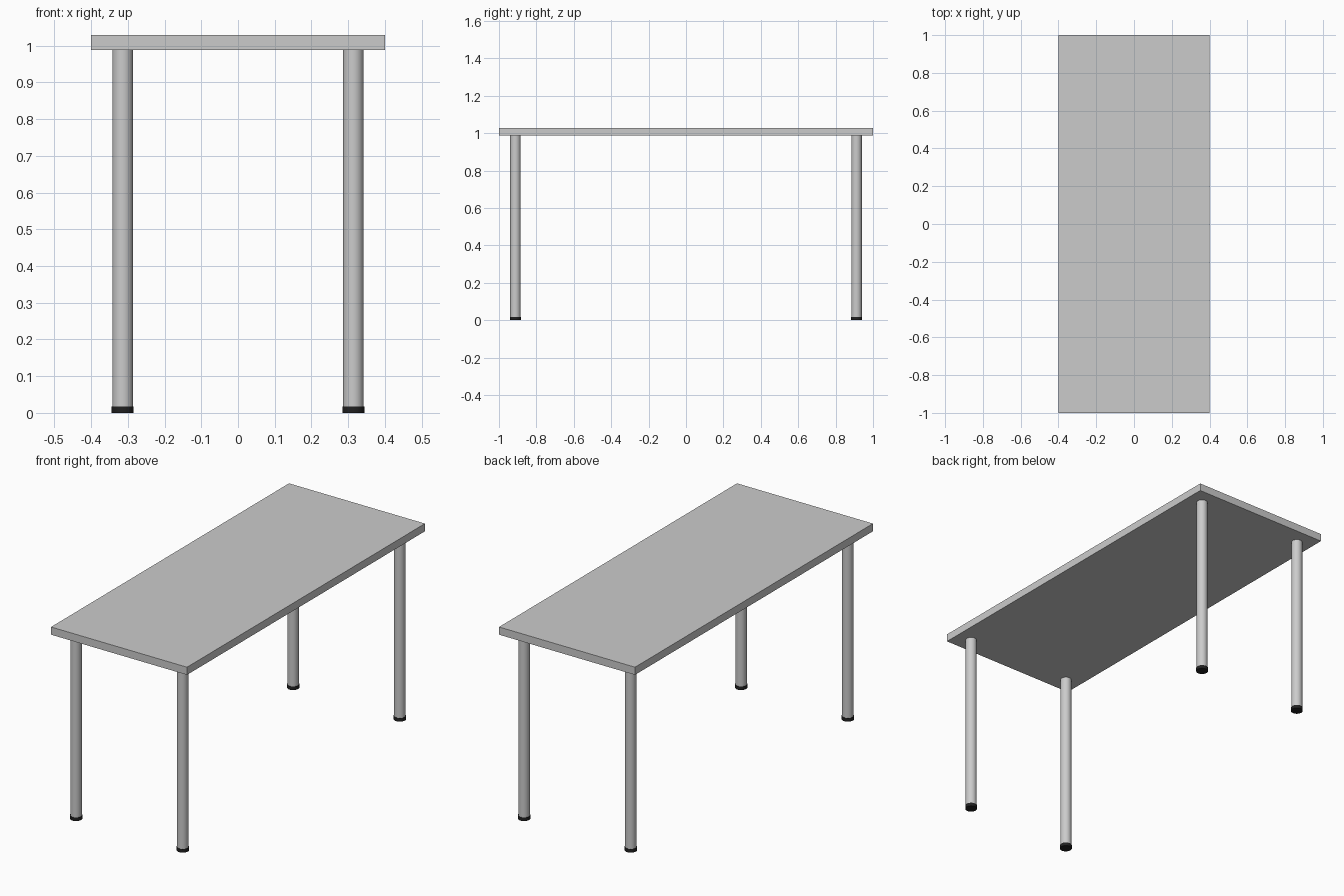
import bpy

if "Cube" in bpy.data.objects:
    bpy.data.objects.remove(bpy.data.objects["Cube"])

TOP_Z, UNDER_Z, FOOT_H = 1.029, 0.988, 0.018
LEG_X, LEG_Y = 0.314, 0.912

black = bpy.data.materials.new("black_rubber")
black.diffuse_color = (0.015, 0.015, 0.015, 1)
black.use_nodes = True
black.node_tree.nodes["Principled BSDF"].inputs["Base Color"].default_value = black.diffuse_color


def cylinder(name, x, y, z0, z1, radius, material=None):
    bpy.ops.mesh.primitive_cylinder_add(vertices=32, radius=radius, depth=z1 - z0,
                                        location=(x, y, (z0 + z1) / 2))
    obj = bpy.context.object
    obj.name = name
    bpy.ops.object.shade_smooth_by_angle()
    if material:
        obj.data.materials.append(material)
    return obj


# Table top
bpy.ops.mesh.primitive_cube_add(size=1, location=(0, 0, (TOP_Z + UNDER_Z) / 2))
top = bpy.context.object
top.name = "table_top"
top.scale = (0.8, 2.0, TOP_Z - UNDER_Z)
bpy.ops.object.transform_apply(location=False, rotation=False, scale=True)

# Four round legs with slightly wider black feet
for y_name, sy in (("front", -1), ("back", 1)):
    for x_name, sx in (("left", -1), ("right", 1)):
        x, y = sx * LEG_X, sy * LEG_Y
        cylinder(f"{y_name}_{x_name}_leg", x, y, FOOT_H, UNDER_Z, 0.028)
        cylinder(f"{y_name}_{x_name}_foot", x, y, 0, FOOT_H, 0.03, black)
